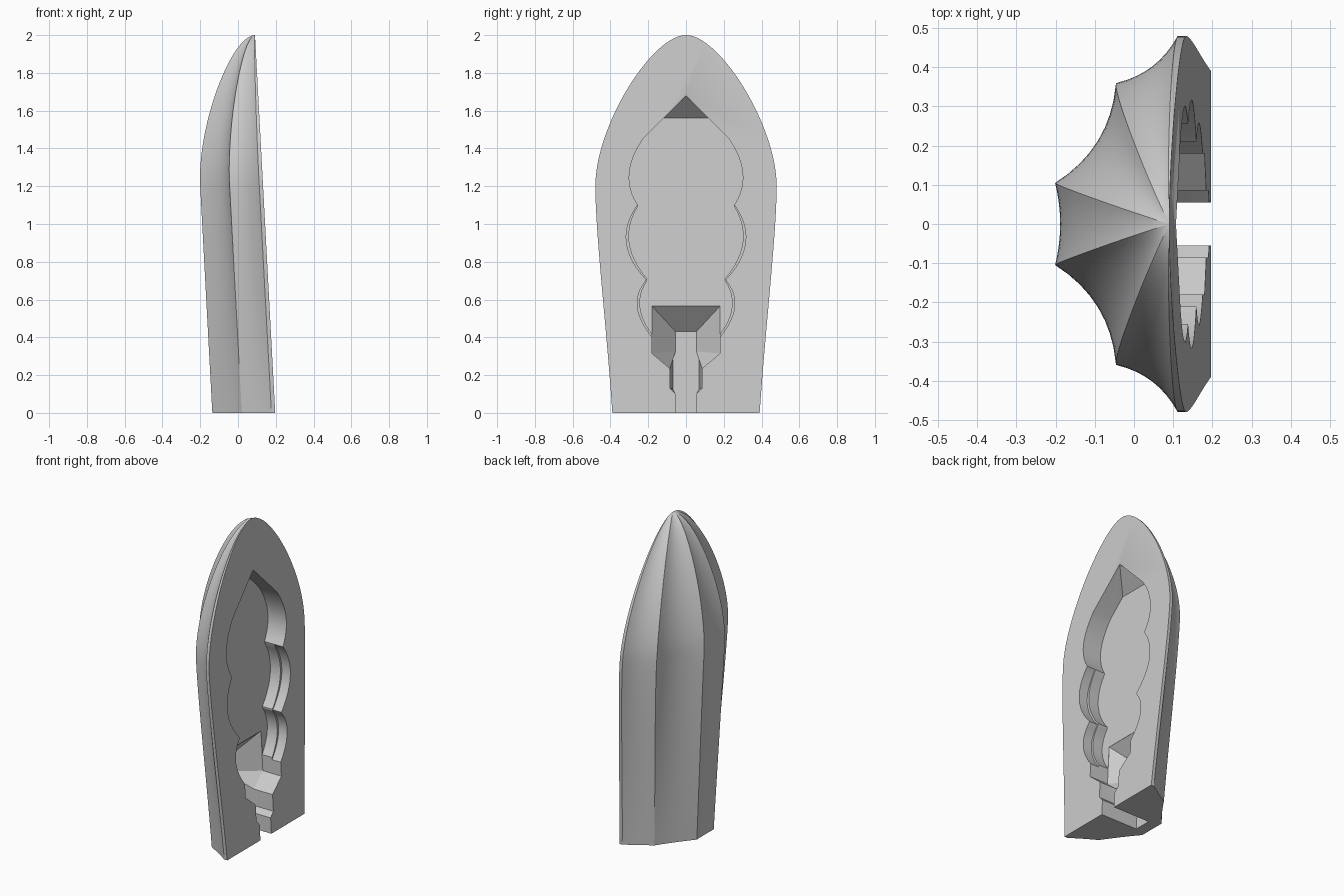
import bpy, bmesh
from math import radians
from mathutils import Vector
from mathutils.geometry import interpolate_bezier

if "Cube" in bpy.data.objects:
    bpy.data.objects.remove(bpy.data.objects["Cube"])

TILT = 0.0535


def face_x(z):
    """Position of the leaning flat face at height z."""
    return 0.197 - TILT * z


def make_object(name, bm):
    bmesh.ops.remove_doubles(bm, verts=bm.verts, dist=1e-5)
    bmesh.ops.recalc_face_normals(bm, faces=bm.faces)
    mesh = bpy.data.meshes.new(name)
    bm.to_mesh(mesh)
    bm.free()
    obj = bpy.data.objects.new(name, mesh)
    bpy.context.collection.objects.link(obj)
    return obj


def flute(a, b, sag, steps=8):
    """Hollow curve from a to b, pushed inwards by sag; the end point is left out."""
    a, b = Vector(a), Vector(b)
    chord = (b - a).normalized()
    inward = Vector((-chord.y, chord.x))
    return [a.lerp(b, t) + inward * sag * 4 * t * (1 - t)
            for t in (i / steps for i in range(steps))]


def section(flat):
    """Half outline as (depth behind the face, y), mirrored to the other side."""
    rim, ridge, keel = (0.02, 0.48), (0.177, 0.36), (0.333, 0.105)
    half = [Vector((0, 0.48))]
    half += flute(rim, ridge, -0.022 * flat) + flute(ridge, keel, -0.037 * flat)
    middle = flute(keel, (0.333, -0.105), -0.013 * flat)
    return half + middle + [Vector((p.x, -p.y)) for p in
                            reversed(half + [Vector(keel)])]


# Shell: fluted sections following a pointed arch
V = Vector
arch = interpolate_bezier(V((0.39, 0)), V((0.42, 0.45)), V((0.48, 0.95)), V((0.48, 1.2)), 17)
arch += interpolate_bezier(V((0.48, 1.2)), V((0.48, 1.52)), V((0.18, 2)), V((0, 2)), 29)[1:]
bm = bmesh.new()
rings = []
for p in arch:
    width, z = p.x / 0.48, p.y
    deep = 1 if z < 1.2 else width
    flat = 0.1 + 0.9 * min(1, z / 1.2)
    rings.append([bm.verts.new((face_x(z) - s.x * deep, s.y * width, z))
                  for s in section(flat)])
for low, high in zip(rings[:-2], rings[1:-1]):
    for i in range(len(low) - 1):
        bm.faces.new((low[i], low[i + 1], high[i + 1], high[i]))
tip = bm.verts.new((face_x(2), 0, 2))
last = rings[-2]
for i in range(len(last) - 1):
    bm.faces.new((last[i], last[i + 1], tip))
bm.faces.new(rings[0])
bm.faces.new([r[0] for r in rings[:-1]] + [tip] + [r[-1] for r in reversed(rings[:-1])])
bmesh.ops.delete(bm, geom=rings[-1], context='VERTS')
shell = make_object("fluted_shell", bm)


def cutter(name, layers, roof=False):
    """Loft mirrored (y, z) half outlines through depths behind the face."""
    bm = bmesh.new()
    loops = []
    for depth, half in layers:
        full = list(half) + [(-y, z) for y, z in reversed(half) if y > 0]
        loops.append([bm.verts.new((face_x(z) - depth, y, z)) for y, z in full])
    for a, b in zip(loops, loops[1:]):
        for i in range(len(a)):
            j = (i + 1) % len(a)
            bm.faces.new((a[i], a[j], b[j], b[i]))
    bm.faces.new(loops[0])
    bm.faces.new(loops[-1])
    if roof:  # sloping ceiling under the point
        top = V((face_x(1.68), 0, 1.68))
        back = V((face_x(1.56) - 0.13, 0, 1.56))
        slope = top - back
        cut = bmesh.ops.bisect_plane(bm, geom=bm.verts[:] + bm.edges[:] + bm.faces[:],
                                     plane_co=top, plane_no=(-slope.z, 0, slope.x),
                                     clear_outer=True)
        edges = [e for e in cut["geom_cut"] if isinstance(e, bmesh.types.BMEdge)]
        bmesh.ops.holes_fill(bm, edges=edges)
    obj = make_object(name, bm)
    obj.hide_render = True
    return obj


def lobe(start, mid, end, steps=12):
    """Bulging curve through three points."""
    a, m, b = V(start), V(mid), V(end)
    c = 2 * m - (a + b) / 2
    return [tuple(a * (1 - t) ** 2 + c * 2 * t * (1 - t) + b * t * t)
            for t in (i / steps for i in range(steps + 1))]


# Recess: pointed top, three lobes each side, the lower two with a stepped lip
crown = [(0, 1.68)] + lobe((0.222, 1.458), (0.3, 1.27), (0.255, 1.1))
inner = crown + lobe((0.257, 1.09), (0.3, 0.9), (0.205, 0.71)) \
    + lobe((0.206, 0.7), (0.243, 0.56), (0.175, 0.41))
outer = crown + lobe((0.26, 1.095), (0.315, 0.9), (0.21, 0.705)) \
    + lobe((0.212, 0.7), (0.257, 0.56), (0.178, 0.4))

# Lower channel: square pocket, funnel and narrow slot, tapering towards the back
mouth = [(0.18, 0.565), (0.18, 0.315), (0.085, 0.235), (0.085, 0.13), (0.055, 0.1), (0.055, -0.05)]
throat = [(0.055, 0.43), (0.055, 0.325), (0.07, 0.28), (0.07, 0.13), (0.055, 0.1), (0.055, -0.05)]

cutters = [
    cutter("recess_cutter", [(-0.05, inner), (0.13, inner)], True),
    cutter("lip_cutter", [(-0.06, outer), (0.06, outer)], True),
    cutter("channel_cutter", [(-0.07, mouth), (0.131, mouth), (0.26, throat)]),
]
bpy.context.view_layer.objects.active = shell
for tool in cutters:
    mod = shell.modifiers.new(tool.name, 'BOOLEAN')
    mod.operation = 'DIFFERENCE'
    mod.solver = 'EXACT'
    mod.object = tool
    bpy.ops.object.modifier_apply(modifier=mod.name)
    bpy.data.objects.remove(tool)

# Plain grey finish
grey = bpy.data.materials.new("plain_grey")
grey.use_nodes = True
colour = (0.6, 0.6, 0.6, 1)
grey.diffuse_color = colour
grey.node_tree.nodes["Principled BSDF"].inputs["Base Color"].default_value = colour
shell.data.materials.clear()
shell.data.materials.append(grey)
for poly in shell.data.polygons:
    poly.material_index = 0

bpy.ops.object.select_all(action='DESELECT')
shell.select_set(True)
bpy.ops.object.shade_smooth_by_angle(angle=radians(25))
